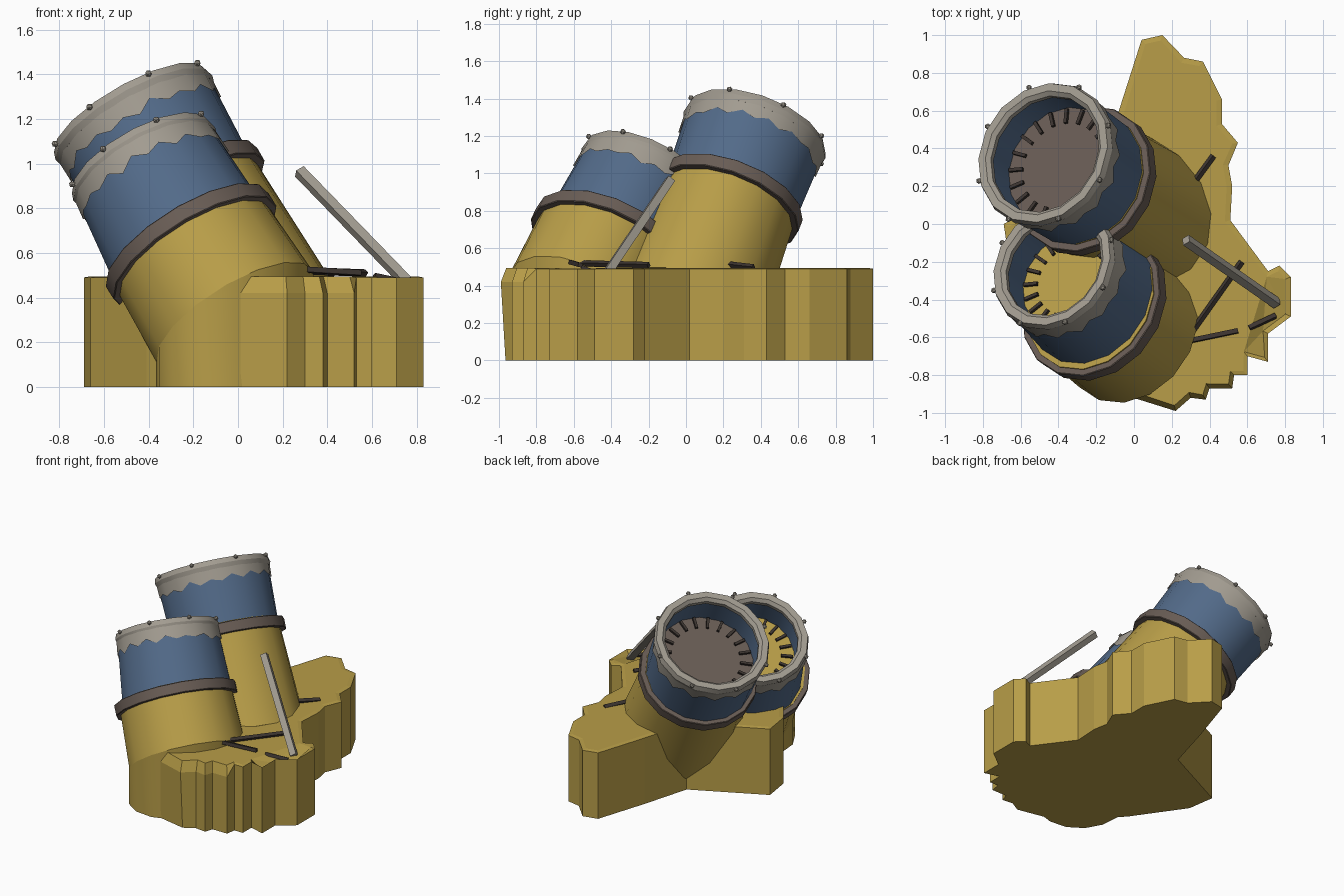
import bpy, bmesh, random
from math import cos, sin, pi, radians
from mathutils import Vector, Matrix

random.seed(4)
if "Cube" in bpy.data.objects:
    bpy.data.objects.remove(bpy.data.objects["Cube"], do_unlink=True)


def material(name, rgb):
    m = bpy.data.materials.new(name)
    m.use_nodes = True
    m.diffuse_color = (*rgb, 1)
    m.node_tree.nodes["Principled BSDF"].inputs["Base Color"].default_value = (*rgb, 1)
    return m


SAND = material("sand yellow", (0.48, 0.34, 0.065))
BLUE = material("steel blue", (0.085, 0.145, 0.25))
GREY = material("pale grey", (0.36, 0.33, 0.28))
BROWN = material("grey brown", (0.14, 0.108, 0.09))
DARK = material("dark brown", (0.045, 0.035, 0.03))
SIDES = 16


def finish(name, bm, mat, matrix=None, smooth=True):
    bmesh.ops.recalc_face_normals(bm, faces=bm.faces)
    me = bpy.data.meshes.new(name)
    bm.to_mesh(me)
    bm.free()
    me.materials.append(mat)
    ob = bpy.data.objects.new(name, me)
    bpy.context.collection.objects.link(ob)
    if matrix:
        ob.matrix_world = matrix
    if smooth:
        bpy.ops.object.select_all(action='DESELECT')
        ob.select_set(True)
        bpy.context.view_layer.objects.active = ob
        bpy.ops.object.shade_smooth_by_angle(angle=radians(30))
    return ob


def frame(centre, lean):
    """Local space whose z runs along the leaning axis."""
    rot = Vector((0, 0, 1)).rotation_difference(Vector(lean).normalized())
    return Matrix.Translation(centre) @ rot.to_matrix().to_4x4()


def circle(r, h):
    return [Vector((r * cos(2 * pi * k / SIDES), r * sin(2 * pi * k / SIDES), h)) for k in range(SIDES)]


def bridge(bm, a, b):
    for k in range(len(a)):
        j = (k + 1) % len(a)
        bm.faces.new((a[k], a[j], b[j], b[k]))


def lathe(name, profile, mat, matrix, closed=True):
    bm = bmesh.new()
    rings = [[bm.verts.new(p) for p in circle(r, h)] for r, h in profile]
    for a, b in zip(rings, rings[1:]):
        bridge(bm, a, b)
    if closed:
        bridge(bm, rings[-1], rings[0])
    else:
        bm.faces.new(rings[0])
        bm.faces.new(rings[-1])
    return finish(name, bm, mat, matrix)


def ragged_band(name, r, r_low, top, depth, matrix):
    """Worn paint around the mouth with an uneven lower edge."""
    bm = bmesh.new()
    ring = circle(1, 0)
    upper, lower = [], []
    for i in range(SIDES * 2):
        k, half = divmod(i, 2)
        p = ring[k].lerp(ring[(k + 1) % SIDES], half / 2)
        drop = depth * (0.85 if half else 1.1) + random.uniform(-0.015, 0.015)
        upper.append(bm.verts.new((p.x * r, p.y * r, top)))
        lower.append(bm.verts.new((p.x * r_low, p.y * r_low, top - drop)))
    bridge(bm, upper, lower)
    finish(name, bm, GREY, matrix)


def beam(name, start, end, width, mat):
    a, b = Vector(start), Vector(end)
    bm = bmesh.new()
    bmesh.ops.create_cube(bm, size=1, matrix=Matrix.Diagonal((width, width, (b - a).length, 1)))
    return finish(name, bm, mat, frame((a + b) / 2, b - a), smooth=False)


def barrel(name, mouth, lean, r, foot_r, length, floor_mat, hoop_at, hoop_lean, hoop_r, body_r, body_len):
    m = frame(mouth, lean)
    floor = -0.235
    # Blue tube, open at the mouth
    lathe(name + "_tube", [(foot_r - 0.01, -length), (foot_r, -length), (r - 0.013, -0.02),
                           (r - 0.06, -0.02), (r - 0.07, -length)], BLUE, m)
    # Mouth rim
    lathe(name + "_rim", [(r - 0.006, -0.065), (r + 0.003, -0.035), (r - 0.008, 0),
                          (r - 0.05, 0), (r - 0.072, -0.02), (r - 0.072, -0.05)], GREY, m)
    ragged_band(name + "_worn_band", r - 0.004, r - 0.005 + (foot_r - r + 0.013) * 0.3, -0.03, 0.11, m)
    # Inner floor
    lathe(name + "_floor", [(r - 0.065, floor - 0.02), (r - 0.065, floor)], floor_mat, m, closed=False)
    # Studs around the rim and teeth around the floor
    bm = bmesh.new()
    for k in range(8):
        a = radians(18) + k * pi / 4
        bmesh.ops.create_icosphere(bm, subdivisions=1, radius=0.016, matrix=Matrix.Translation(
            (r * cos(a), r * sin(a), -0.008)))
    finish(name + "_studs", bm, GREY, m)
    bm = bmesh.new()
    for k in range(20):
        turn = Matrix.Rotation(2 * pi * k / 20, 4, 'Z')
        bmesh.ops.create_cube(bm, size=1, matrix=turn @ Matrix.Translation((r - 0.12, 0, floor + 0.02))
                              @ Matrix.Diagonal((0.08, 0.018, 0.018, 1)))
    finish(name + "_teeth", bm, DARK, m, smooth=False)
    # Yellow lower body with its hoop
    h = frame(hoop_at, hoop_lean)
    base_r = body_r + body_len * 0.05
    lathe(name + "_body", [(base_r, -body_len), (body_r, 0.045)], SAND, h, closed=False)
    lathe(name + "_hoop", [(body_r - 0.02, -0.038), (hoop_r - 0.004, -0.038), (hoop_r, -0.034), (hoop_r, 0.034),
                           (hoop_r - 0.004, 0.038), (body_r - 0.02, 0.038)], BROWN, h)
    return [h @ p for p in circle(base_r, -body_len)]


LEAN = (-0.57, 0.38, 1)
barrel("large_barrel", (-0.482, 0.377, 1.234), LEAN, 0.397, 0.368, 0.47, BROWN,
       (-0.255, 0.228, 0.85), LEAN, 0.407, 0.368, 0.70)
foot = barrel("small_barrel", (-0.435, -0.215, 1.025), (-0.56, 0.47, 1), 0.356, 0.378, 0.47, SAND,
              (-0.21, -0.425, 0.63), (-0.62, 0.45, 1), 0.422, 0.387, 0.40)

# Rock footing dropping straight down from the small barrel's lower edge
bm = bmesh.new()
lip = [bm.verts.new(p) for p in foot]
ground = [bm.verts.new((p.x, max(p.y, -0.965), 0)) for p in foot]
bridge(bm, lip, ground)
bm.faces.new(ground)
finish("rock_footing", bm, SAND)

# Rocky base: ragged outline, walls, and a top that dips along the front edge
outline = [(.15, 1), (.04, .975), (-.08, .6), (-.18, .25), (-.69, 0), (-.66, -.2), (-.41, -.56),
           (-.33, -.64), (-.24, -.79), (-.14, -.88), (-.02, -.915), (.22, -.99), (.3, -.92), (.38, -.93),
           (.4, -.87), (.52, -.87), (.53, -.8), (.6, -.8), (.6, -.7), (.71, -.73), (.71, -.58), (.83, -.49),
           (.83, -.28), (.77, -.22), (.71, -.25), (.51, .02), (.52, .2), (.5, .31), (.55, .43),
           (.465, .53), (.465, .66), (.365, .86), (.265, .88)]
bm = bmesh.new()
bottom = [bm.verts.new((x, max(y, -0.965), 0)) for x, y in outline]
top = [bm.verts.new((x, y, 0.42 if y < -0.85 else 0.49)) for x, y in outline]
bridge(bm, bottom, top)
bm.faces.new(bottom)
cap = bm.faces.new(top)
bm.normal_update()
bmesh.ops.inset_region(bm, faces=[cap], thickness=0.03, use_even_offset=False)
for v in cap.verts:
    v.co.z = 0.455 if v.co.x > 0.6 and v.co.y < -0.4 else 0.495
bmesh.ops.triangulate(bm, faces=[f for f in bm.faces if len(f.verts) > 4])
finish("rock_base", bm, SAND, smooth=False)

# Fallen pole and loose sticks
beam("leaning_pole", (.275, -.085, .965), (.755, -.42, .47), 0.044, GREY)
sticks = [((.30, -.58, .52), (.57, -.2, .51)), ((.30, -.617, .525), (.55, -.565, .51)),
          ((.61, -.55, .495), (.75, -.485, .465)), ((.31, .21, .515), (.42, .36, .498))]
for i, (a, b) in enumerate(sticks):
    beam("stick_%d" % (i + 1), a, b, 0.024, DARK)
